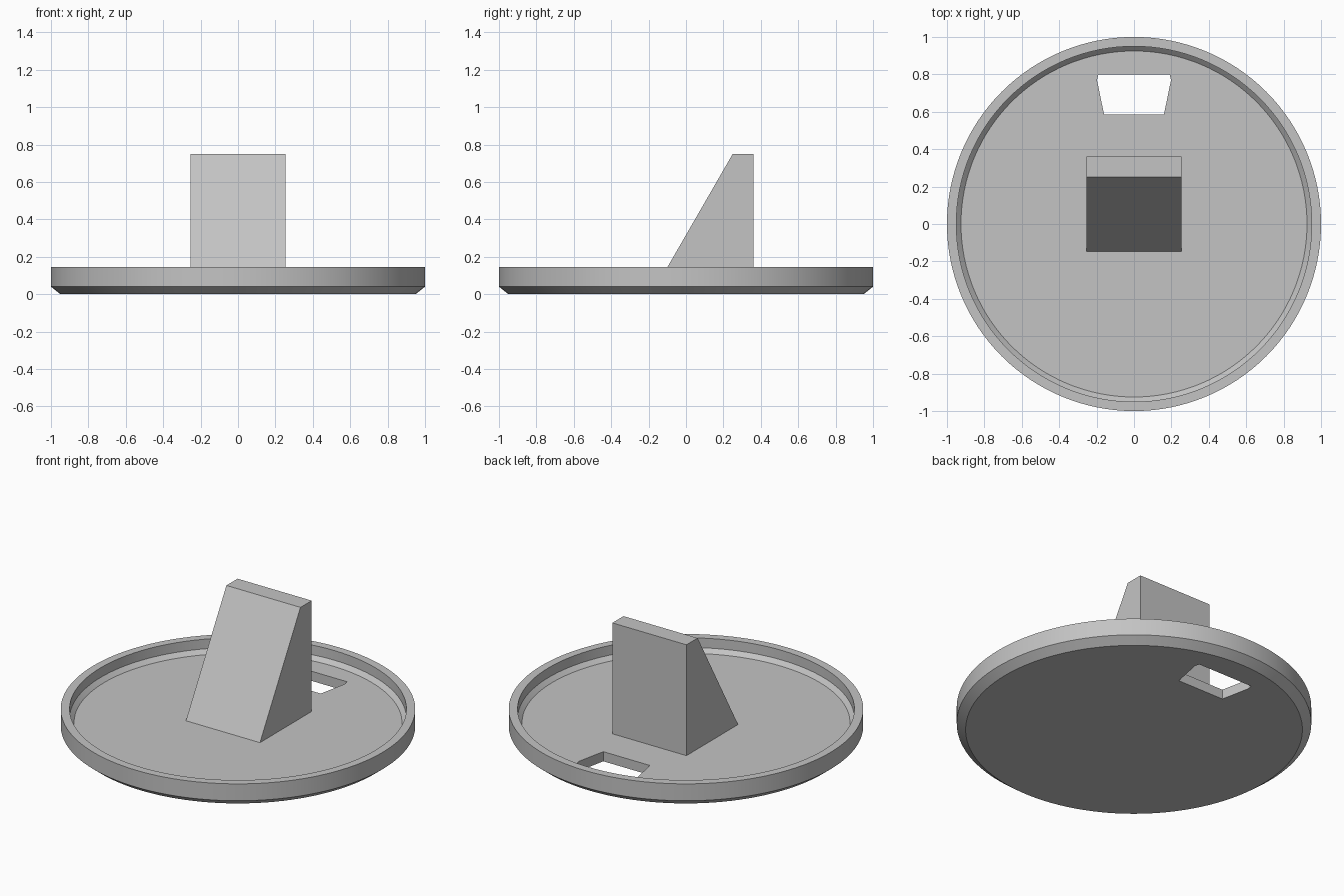
import bpy, bmesh, math
from mathutils import Matrix

cube = bpy.data.objects.get("Cube")
if cube:
    bpy.data.objects.remove(cube, do_unlink=True)

# One matte grey for everything
grey = bpy.data.materials.new("light_grey")
grey.use_nodes = True
grey.diffuse_color = (0.55, 0.55, 0.55, 1)
grey.node_tree.nodes["Principled BSDF"].inputs["Base Color"].default_value = grey.diffuse_color


def add_object(name, bm):
    bmesh.ops.recalc_face_normals(bm, faces=bm.faces)
    mesh = bpy.data.meshes.new(name)
    bm.to_mesh(mesh)
    bm.free()
    mesh.materials.append(grey)
    obj = bpy.data.objects.new(name, mesh)
    bpy.context.collection.objects.link(obj)
    return obj


def prism(name, points, offset):
    """Extrude a closed outline of 3D points along offset."""
    bm = bmesh.new()
    face = bm.faces.new([bm.verts.new(p) for p in points])
    new = bmesh.ops.extrude_face_region(bm, geom=[face], use_keep_orig=True)["geom"]
    bmesh.ops.translate(bm, verts=[v for v in new if isinstance(v, bmesh.types.BMVert)], vec=offset)
    return add_object(name, bm)


def lathe(name, profile, segments):
    """Revolve (radius, z) points about z and cap both ends."""
    bm = bmesh.new()
    rings = []
    for r, z in profile:
        ring = bmesh.ops.create_circle(bm, segments=segments, radius=r,
                                       matrix=Matrix.Translation((0, 0, z)))
        rings.append(ring["verts"])
    for a, b in zip(rings, rings[1:]):
        for i in range(segments):
            j = (i + 1) % segments
            bm.faces.new((a[i], a[j], b[j], b[i]))
    bm.faces.new(rings[0])
    bm.faces.new(rings[-1])
    return add_object(name, bm)


FLOOR = 0.06

# Shallow round tray with chamfered base and raised rim
tray = lathe("tray", [(0.95, 0), (1, 0.04), (1, 0.145), (0.95, 0.145),
                      (0.95, 0.085), (0.925, FLOOR)], 128)

# Tapered slot through the tray floor
half = [(0.16, 0.585), (0.198, 0.77), (0.19, 0.8)]
outline = half + [(-x, y) for x, y in reversed(half)]
cutter = prism("slot_cutter", [(x, y, -0.1) for x, y in outline], (0, 0, 0.3))
cutter.hide_render = True

cut = tray.modifiers.new("slot", 'BOOLEAN')
cut.operation = 'DIFFERENCE'
cut.solver = 'EXACT'
cut.object = cutter
bpy.context.view_layer.objects.active = tray
tray.select_set(True)
bpy.ops.object.modifier_apply(modifier=cut.name)
bpy.data.objects.remove(cutter, do_unlink=True)
bpy.ops.object.select_all(action='DESELECT')
tray.select_set(True)
bpy.ops.object.shade_smooth_by_angle(angle=math.radians(25))

# Sloped wedge standing on the floor
wedge = [(-0.148, FLOOR), (0.36, FLOOR), (0.36, 0.75), (0.25, 0.75)]
prism("wedge_block", [(-0.255, y, z) for y, z in wedge], (0.51, 0, 0))
